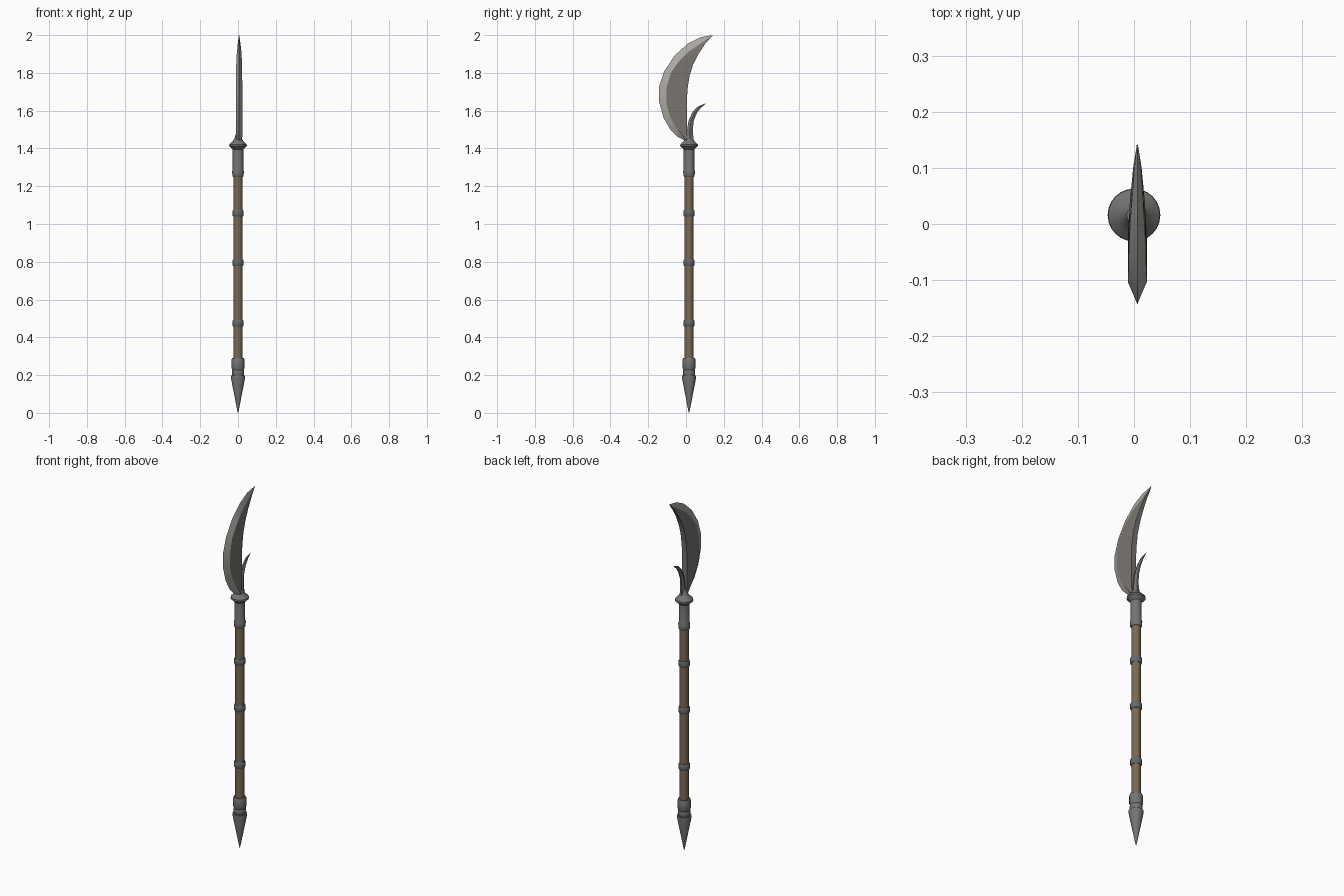
import bpy, bmesh, math

if "Cube" in bpy.data.objects:
    bpy.data.objects.remove(bpy.data.objects["Cube"])

AX, AY = 0.0, 0.016      # shaft axis
BX = 0.006               # blade centre plane


def mat(name, c):
    m = bpy.data.materials.new(name)
    m.diffuse_color = (*c, 1)
    m.use_nodes = True
    m.node_tree.nodes["Principled BSDF"].inputs["Base Color"].default_value = m.diffuse_color
    return m


WOOD = mat("brown wood", (0.20, 0.14, 0.085))
IRON = mat("grey iron", (0.18, 0.175, 0.17))
BAND = mat("dark band", (0.13, 0.135, 0.14))
STEEL = mat("blade steel", (0.19, 0.175, 0.16))
EDGE = mat("bright edge", (0.43, 0.41, 0.38))


def finish(name, bm, mats, angle=35):
    bmesh.ops.remove_doubles(bm, verts=bm.verts, dist=1e-5)
    bmesh.ops.recalc_face_normals(bm, faces=bm.faces)
    me = bpy.data.meshes.new(name)
    bm.to_mesh(me)
    bm.free()
    for m in mats:
        me.materials.append(m)
    ob = bpy.data.objects.new(name, me)
    bpy.context.collection.objects.link(ob)
    bpy.ops.object.select_all(action='DESELECT')
    ob.select_set(True)
    bpy.context.view_layer.objects.active = ob
    bpy.ops.object.shade_smooth_by_angle(angle=math.radians(angle))
    return ob


def lathe(name, profile, m, n=24):
    """Closed turned part from (radius, z) pairs."""
    bm = bmesh.new()
    rings = [[bm.verts.new((AX + r * math.cos(2 * math.pi * i / n),
                            AY + r * math.sin(2 * math.pi * i / n), z))
              for i in range(n)] for r, z in profile]
    for a, b in zip(rings, rings[1:]):
        for i in range(n):
            j = (i + 1) % n
            bm.faces.new((a[i], a[j], b[j], b[i]))
    bm.faces.new(rings[0][::-1])
    bm.faces.new(rings[-1])
    return finish(name, bm, [m])


def loft(name, sections, mats, edge_sides=()):
    """Skin equal-length closed sections; edge_sides take material 1."""
    bm = bmesh.new()
    rings = [[bm.verts.new(p) for p in s] for s in sections]
    n = len(rings[0])
    for a, b in zip(rings, rings[1:]):
        for i in range(n):
            j = (i + 1) % n
            f = bm.faces.new((a[i], a[j], b[j], b[i]))
            f.material_index = 1 if i in edge_sides else 0
    bm.faces.new(rings[0][::-1])
    bm.faces.new(rings[-1])
    return finish(name, bm, mats, 20)


# Shaft and its bands
lathe("shaft", [(0.024, 0.2), (0.024, 1.3)], WOOD)
for k, z in enumerate((0.475, 0.795, 1.057)):
    lathe(f"shaft_band_{k + 1}", [(0.026, z - 0.018), (0.030, z - 0.011),
                                  (0.030, z + 0.011), (0.026, z + 0.018)], BAND)

# Butt ferrule and spike
lathe("butt_ferrule", [(0.028, 0.195), (0.032, 0.205), (0.032, 0.222), (0.030, 0.228),
                       (0.034, 0.238), (0.034, 0.282), (0.031, 0.290)], IRON)
lathe("butt_spike", [(0.001, 0.0), (0.004, 0.012), (0.038, 0.188), (0.037, 0.197)], IRON)

# Head socket with flared collar
lathe("socket", [(0.026, 1.25), (0.030, 1.256), (0.031, 1.28), (0.028, 1.29),
                 (0.028, 1.395), (0.033, 1.40), (0.047, 1.413), (0.046, 1.422),
                 (0.030, 1.437), (0.019, 1.452), (0.013, 1.475)], IRON)

# Crescent blade: sharp edge, bevel line and back, station by station
edge = [(-0.012, 1.445), (-0.045, 1.462), (-0.085, 1.503), (-0.120, 1.565), (-0.142, 1.645),
        (-0.143, 1.725), (-0.115, 1.810), (-0.060, 1.892), (0.010, 1.955), (0.075, 1.988),
        (0.1415, 2.0)]
bevel = [(-0.004, 1.447), (-0.022, 1.475), (-0.055, 1.515), (-0.085, 1.570), (-0.103, 1.635),
         (-0.102, 1.725), (-0.082, 1.797), (-0.038, 1.860), (0.012, 1.912), (0.060, 1.943),
         (0.141, 1.999)]
back = [(0.012, 1.445), (0.006, 1.475), (0.005, 1.515), (0.005, 1.570), (0.004, 1.635),
        (0.008, 1.715), (0.019, 1.785), (0.038, 1.845), (0.066, 1.900), (0.103, 1.956),
        (0.141, 1.998)]
thick = [0.016, 0.017, 0.017, 0.017, 0.017, 0.017, 0.016, 0.015, 0.012, 0.008, 0.001]
loft("blade",
     [[(BX, *e), (BX + t, *v), (BX + t * 0.9, *b), (BX - t * 0.9, *b), (BX - t, *v)]
      for e, v, b, t in zip(edge, bevel, back, thick)], [STEEL, EDGE], (0, 4))

# Curved back hook, diamond-like section tapering to the tip
upper = [(0.004, 1.445), (0.006, 1.50), (0.013, 1.545), (0.034, 1.593), (0.062, 1.622),
         (0.102, 1.638)]
lower = [(0.040, 1.445), (0.036, 1.50), (0.041, 1.545), (0.055, 1.583), (0.074, 1.610),
         (0.103, 1.636)]
hook = []
for (y0, z0), (y1, z1), t in zip(upper, lower, (0.015, 0.013, 0.011, 0.009, 0.006, 0.001)):
    ym, zm = (y0 + y1) / 2, (z0 + z1) / 2
    hook.append([(BX - t * 0.4, y0, z0), (BX + t * 0.4, y0, z0), (BX + t, ym, zm),
                 (BX + t * 0.4, y1, z1), (BX - t * 0.4, y1, z1), (BX - t, ym, zm)])
loft("back_hook", hook, [IRON])
